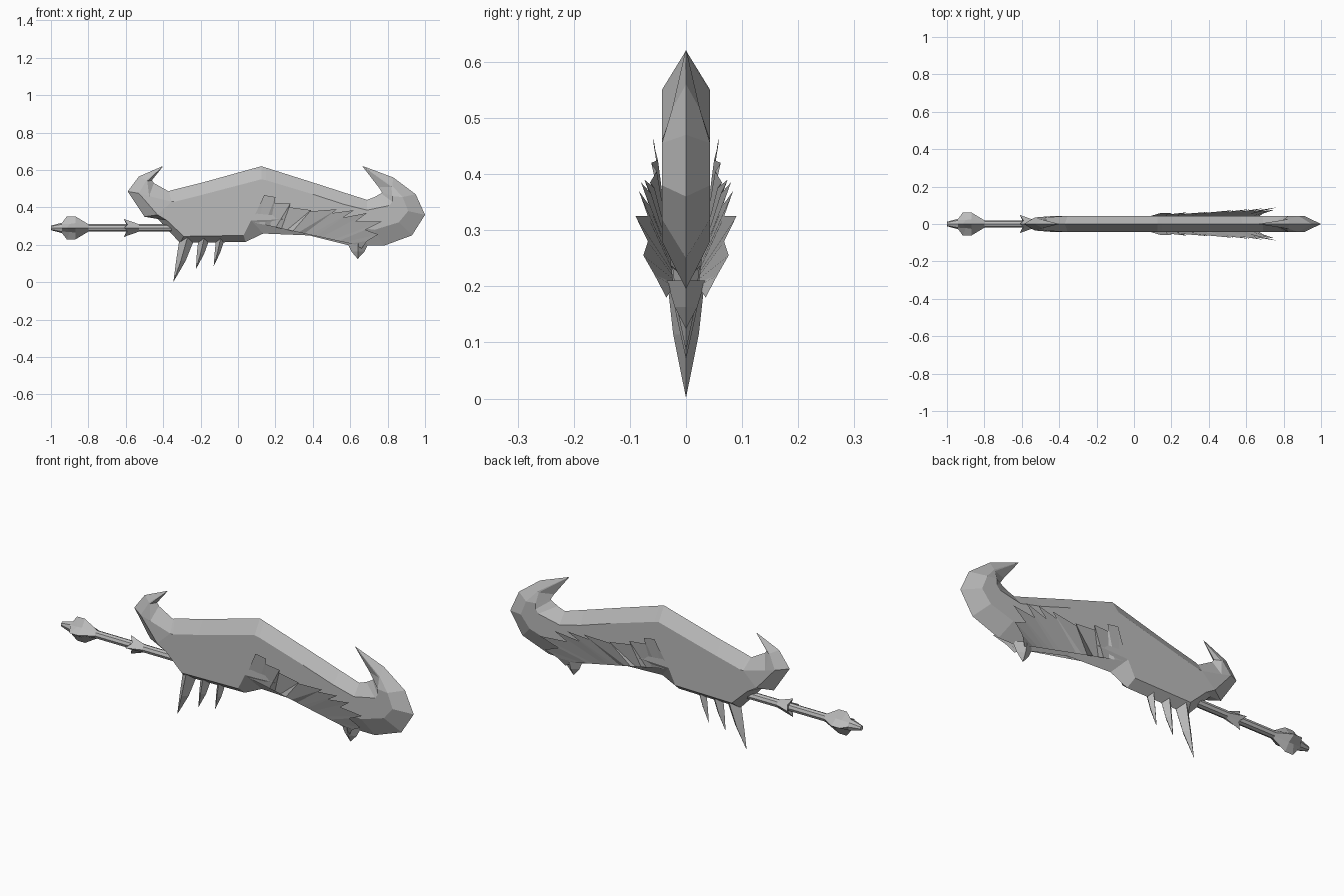
import bpy, bmesh, math
from mathutils import Vector

cube = bpy.data.objects.get("Cube")
if cube:
    bpy.data.objects.remove(cube)

steel = bpy.data.materials.new("grey_steel")
steel.use_nodes = True
GREY = (0.5, 0.5, 0.5, 1)
steel.diffuse_color = GREY
steel.node_tree.nodes["Principled BSDF"].inputs["Base Color"].default_value = GREY


def finish(name, bm):
    bmesh.ops.remove_doubles(bm, verts=bm.verts, dist=0.0005)
    bmesh.ops.recalc_face_normals(bm, faces=bm.faces)
    mesh = bpy.data.meshes.new(name)
    bm.to_mesh(mesh)
    bm.free()
    mesh.materials.append(steel)
    obj = bpy.data.objects.new(name, mesh)
    bpy.context.collection.objects.link(obj)
    return obj


def loft(name, rings):
    """Skin a list of equally sized closed rings and cap both ends."""
    bm = bmesh.new()
    loops = [[bm.verts.new(p) for p in ring] for ring in rings]
    n = len(loops[0])
    for a, b in zip(loops, loops[1:]):
        for i in range(n):
            j = (i + 1) % n
            bm.faces.new((a[i], a[j], b[j], b[i]))
    bm.faces.new(loops[0])
    bm.faces.new(loops[-1])
    return finish(name, bm)


# Blade: stations of back edge, upper bevel, lower bevel, cutting edge (x, z)
W = 0.043
stations = [
    ((-.40, .62), (-.402, .618), (-.404, .618), (-.406, .619), .001),
    ((-.46, .545), (-.485, .54), (-.49, .545), (-.53, .565), .022),
    ((-.45, .53), (-.475, .46), (-.53, .475), (-.59, .485), .035),
    ((-.37, .485), (-.355, .43), (-.43, .36), (-.50, .35), W),
    ((-.36, .49), (-.34, .43), (-.38, .33), (-.44, .35), W),
    ((-.20, .53), (-.20, .465), (-.29, .245), (-.31, .21), W),
    ((.125, .62), (.125, .55), (.03, .25), (.04, .215), W),
    ((.15, .612), (.15, .545), (.07, .33), (.135, .26), W),
    ((.40, .533), (.40, .47), (.36, .34), (.38, .25), W),
    ((.58, .475), (.57, .415), (.58, .30), (.60, .195), W),
    ((.69, .44), (.69, .385), (.73, .28), (.78, .195), W),
    ((.73, .455), (.81, .41), (.86, .32), (.93, .25), W),
    ((.765, .475), (.825, .43), (.91, .38), (1.0, .36), W),
    ((.77, .48), (.825, .46), (.88, .455), (.95, .47), W),
    ((.75, .51), (.82, .51), (.825, .515), (.83, .56), .025),
    ((.665, .62), (.667, .62), (.668, .62), (.669, .62), .001),
]
rings = []
for t, u, l, b, w in stations:
    rings.append([(t[0], 0, t[1]), (u[0], w, u[1]), (l[0], w, l[1]),
                  (b[0], 0, b[1]), (l[0], -w, l[1]), (u[0], -w, u[1])])
loft("blade", rings)

# Serrated side fins: jagged rim (x, y, z) flaring out from the lower bevel
rim = [(.09, .043, .36), (.14, .058, .465), (.20, .058, .455), (.17, .05, .425),
       (.28, .062, .42), (.24, .052, .405), (.39, .064, .385), (.34, .056, .375),
       (.53, .074, .39), (.47, .062, .365), (.62, .08, .385), (.56, .066, .345),
       (.69, .084, .37), (.63, .068, .325), (.77, .09, .325), (.68, .068, .28),
       (.75, .076, .255), (.69, .056, .22), (.66, .035, .18)]
for side, label in ((1, "back"), (-1, "front")):
    bm = bmesh.new()
    n = len(rim) - 1
    root = [Vector((.08, .036, .32)).lerp(Vector((.63, .022, .2)), i / n) for i in range(n + 1)]
    top = [bm.verts.new((x, side * y, z)) for x, y, z in rim]
    low = [bm.verts.new((p.x, side * p.y, p.z)) for p in root]
    for i in range(n):
        bm.faces.new((low[i], low[i + 1], top[i + 1], top[i]))
    finish(label + "_serrated_fin", bm)


def spike(name, left, right, base_z, tip, depth):
    """Four-sided curved spike hanging from a base span down to a tip."""
    mid = (left + right) / 2
    rows = []
    for t, s in ((0, 1), (.55, .6), (1, .01)):
        cx = mid + (tip[0] - mid) * t ** 1.2
        cz = base_z + (tip[1] - base_z) * t
        hw, d = (right - left) / 2 * s, depth * s
        rows.append([(cx - hw, 0, cz), (cx, d, cz), (cx + hw, 0, cz), (cx, -d, cz)])
    loft(name, rows)


# Spikes under the guard and the barb under the blade
spike("spike_large", -.31, -.225, .25, (-.345, .003), .038)
spike("spike_middle", -.21, -.145, .25, (-.225, .07), .03)
spike("spike_small", -.115, -.065, .25, (-.13, .085), .026)
spike("lower_barb", .585, .70, .21, (.64, .125), .034)

# Handle: shaft with pronged collar and pronged pommel, as (x, radius, prong radius, prong shift)
profile = [(-1.0, .012, 0, 0), (-.94, .028, 0, 0), (-.90, .03, .032, -.015),
           (-.87, .036, .026, 0), (-.80, .02, 0, 0), (-.595, .02, 0, 0),
           (-.59, .024, .024, -.02), (-.53, .02, 0, 0), (-.33, .02, 0, 0)]
SIDES = 8
rings = []
for x, r, extra, shift in profile:
    ring = []
    for i in range(SIDES):
        a = math.tau * i / SIDES
        k = 1 - i % 2
        ring.append((x + shift * k, (r + extra * k) * math.cos(a), .29 + (r + extra * k) * math.sin(a)))
    rings.append(ring)
loft("handle", rings)
